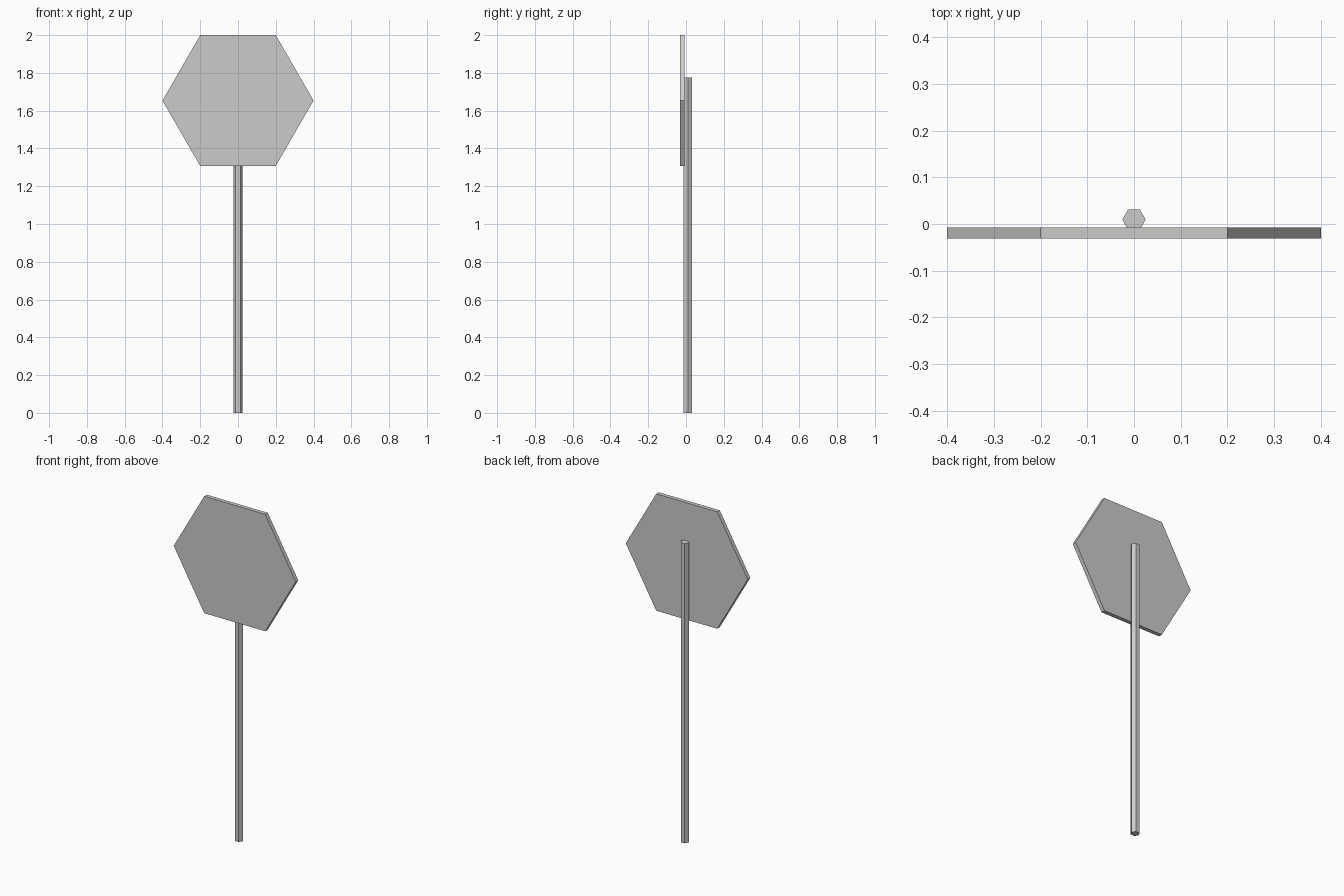
import bpy
from math import pi
from mathutils import Matrix

cube = bpy.data.objects.get("Cube")
if cube:
    bpy.data.objects.remove(cube, do_unlink=True)

# Single plain grey
grey = bpy.data.materials.new("plain grey")
grey.use_nodes = True
colour = (0.6, 0.6, 0.6, 1)
grey.diffuse_color = colour
grey.node_tree.nodes["Principled BSDF"].inputs["Base Color"].default_value = colour


def hex_prism(name, radius, depth, location, upright):
    """Six-sided prism with corners on the x axis, extruded along z or y."""
    bpy.ops.mesh.primitive_cylinder_add(vertices=6, radius=radius, depth=depth, location=location)
    obj = bpy.context.object
    obj.name = name
    turn = Matrix.Rotation(pi / 6, 4, "Z")
    if not upright:
        turn = Matrix.Rotation(pi / 2, 4, "X") @ turn
    obj.data.transform(turn)
    obj.data.materials.append(grey)
    return obj


# Post standing on the ground, slightly sunk into the back of the panel
post_height = 1.775
hex_prism("post", 0.025, post_height, (0, 0.0095, post_height / 2), True)

# Flat-topped hexagonal sign panel
panel_radius = 0.4
panel_centre = 2 - panel_radius * 3 ** 0.5 / 2
hex_prism("sign_panel", panel_radius, 0.024, (0, -0.019, panel_centre), False)
